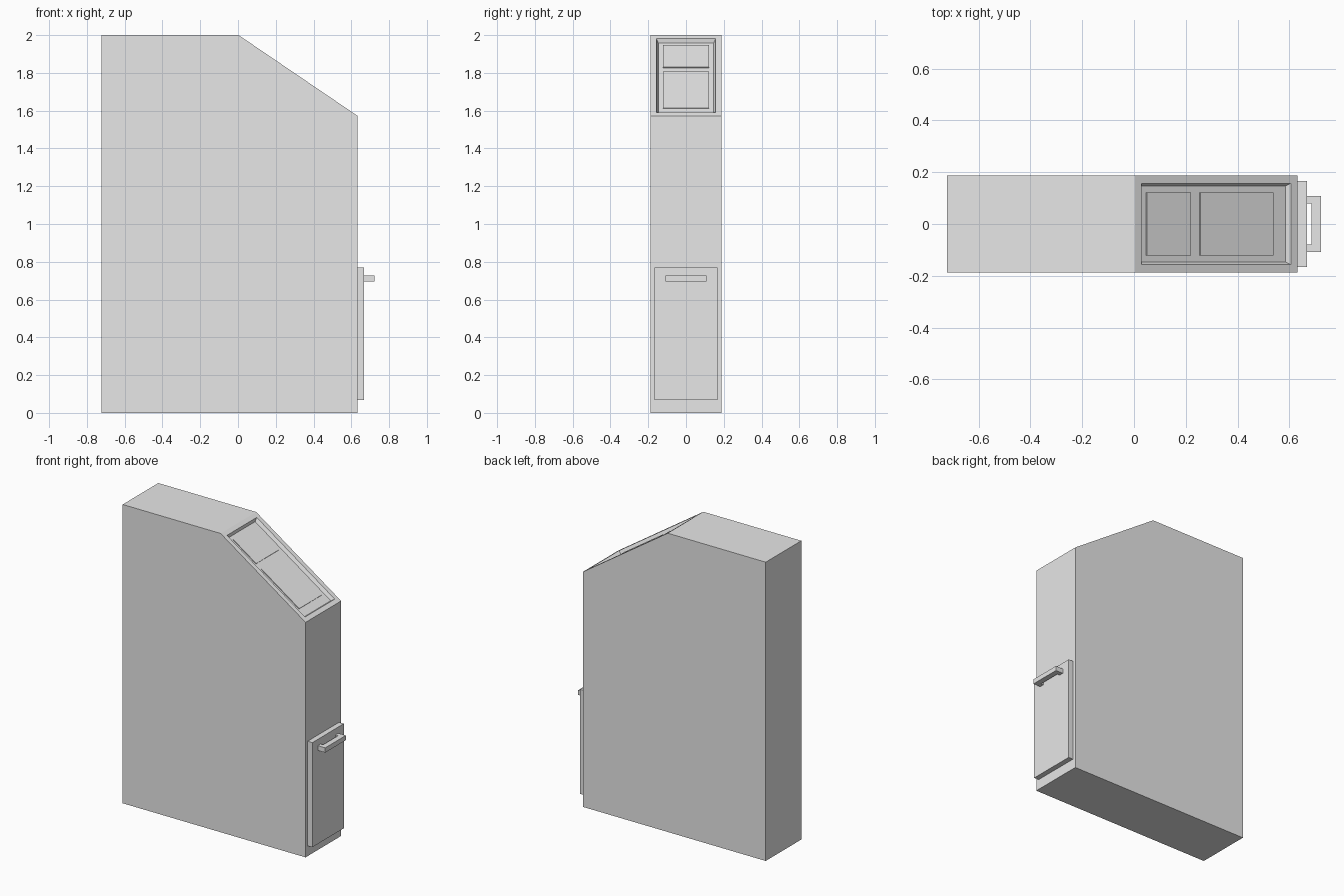
import bpy, bmesh, math
from mathutils import Matrix, Vector

cube = bpy.data.objects.get("Cube")
if cube:
    bpy.data.objects.remove(cube, do_unlink=True)

grey = bpy.data.materials.new("light_grey")
grey.use_nodes = True
grey.diffuse_color = (0.8, 0.8, 0.8, 1)
grey.node_tree.nodes["Principled BSDF"].inputs["Base Color"].default_value = (0.8, 0.8, 0.8, 1)


def finish(name, bm):
    bmesh.ops.recalc_face_normals(bm, faces=bm.faces)
    mesh = bpy.data.meshes.new(name)
    bm.to_mesh(mesh)
    bm.free()
    mesh.materials.append(grey)
    obj = bpy.data.objects.new(name, mesh)
    bpy.context.collection.objects.link(obj)
    return obj


def box(name, low, high, frame=Matrix()):
    low, high = Vector(low), Vector(high)
    bm = bmesh.new()
    place = frame @ Matrix.Translation((low + high) / 2) @ Matrix.Diagonal((*(high - low), 1))
    bmesh.ops.create_cube(bm, size=1, matrix=place)
    return finish(name, bm)


# Cabinet: side profile pulled through its width
half_width = 0.188
back, front = -0.722, 0.632
slope_top, slope_low = Vector((0.003, 0, 2)), Vector((front, 0, 1.573))
profile = [(back, 0), (front, 0), (front, slope_low.z), (slope_top.x, 2), (back, 2)]

bm = bmesh.new()
side = bm.faces.new([bm.verts.new((x, -half_width, z)) for x, z in profile])
pulled = bmesh.ops.extrude_face_region(bm, geom=[side])["geom"]
bmesh.ops.translate(bm, vec=(0, 2 * half_width, 0),
                    verts=[v for v in pulled if isinstance(v, bmesh.types.BMVert)])
bmesh.ops.recalc_face_normals(bm, faces=bm.faces)

# Sunken tray in the sloping face
slope = next(f for f in bm.faces if f.normal.x > 0.1 and f.normal.z > 0.1)
bmesh.ops.inset_region(bm, faces=[slope], thickness=0.031, use_even_offset=True)
bmesh.ops.inset_region(bm, faces=[slope], thickness=0.011, depth=-0.023, use_even_offset=True)
finish("cabinet_body", bm)

# Two thin panels lying in the tray
run = slope_low - slope_top
tilt = Matrix.Translation(slope_top) @ Matrix.Rotation(math.atan2(-run.z, run.x), 4, "Y")
for name, start, end in (("upper_panel", 0.069, 0.274), ("lower_panel", 0.318, 0.659)):
    box(name, (start, -0.121, -0.025), (end, 0.121, -0.018), tilt)

# Door with its bar handle
box("door", (front, -0.166, 0.069), (0.667, 0.166, 0.769))
box("handle_bar", (0.686, -0.109, 0.695), (0.722, 0.109, 0.727))
for name, s in (("left_handle_post", -1), ("right_handle_post", 1)):
    box(name, (0.667, s * 0.094 - 0.015, 0.695), (0.686, s * 0.094 + 0.015, 0.727))
